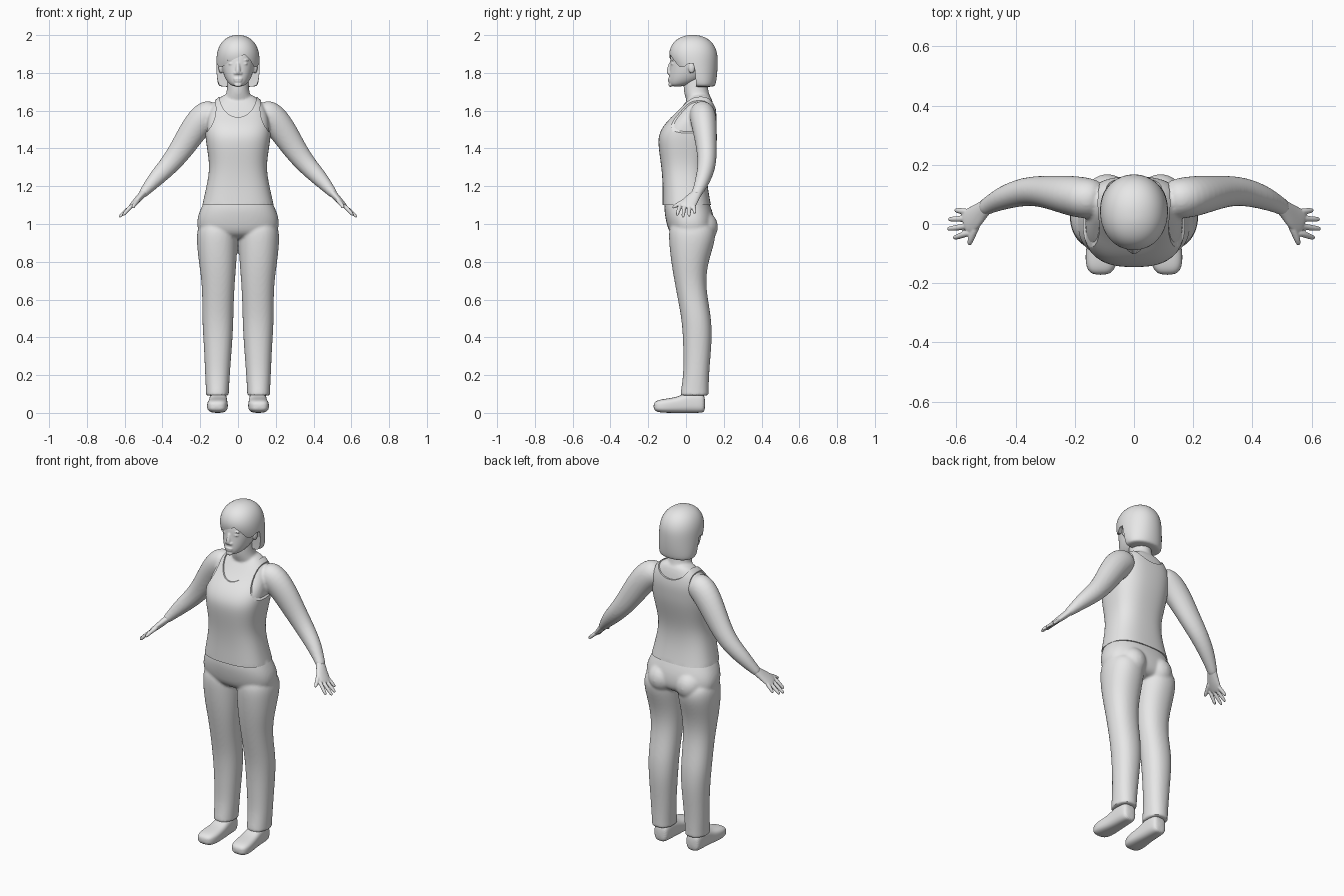
import bpy, bmesh, math
from mathutils import Vector

if "Cube" in bpy.data.objects:
    bpy.data.objects.remove(bpy.data.objects["Cube"])

grey = bpy.data.materials.new("plain_grey")
grey.diffuse_color = (0.8, 0.8, 0.8, 1)
grey.use_nodes = True
grey.node_tree.nodes["Principled BSDF"].inputs["Base Color"].default_value = grey.diffuse_color


def new_object(name, bm):
    bmesh.ops.recalc_face_normals(bm, faces=bm.faces)
    me = bpy.data.meshes.new(name)
    bm.to_mesh(me)
    bm.free()
    ob = bpy.data.objects.new(name, me)
    bpy.context.collection.objects.link(ob)
    return ob


def bake(ob):
    """Apply all modifiers."""
    bpy.context.view_layer.update()
    dg = bpy.context.evaluated_depsgraph_get()
    me = bpy.data.meshes.new_from_object(ob.evaluated_get(dg))
    ob.modifiers.clear()
    ob.data = me
    return ob


def loft(rings, e=2.0, n=28, sub=2, name="piece"):
    """Skin superellipse rings given as (centre, half-axis u, half-axis v)."""
    bm = bmesh.new()
    loops = []
    for c, u, v in rings:
        loop = []
        for i in range(n):
            a = 2 * math.pi * i / n
            p, q = math.cos(a), math.sin(a)
            p = math.copysign(abs(p) ** (2 / e), p)
            q = math.copysign(abs(q) ** (2 / e), q)
            loop.append(bm.verts.new(Vector(c) + Vector(u) * p + Vector(v) * q))
        loops.append(loop)
    for a, b in zip(loops, loops[1:]):
        for i in range(n):
            j = (i + 1) % n
            bm.faces.new((a[i], a[j], b[j], b[i]))
    bm.faces.new(loops[0])
    bm.faces.new(loops[-1])
    ob = new_object(name, bm)
    ob.modifiers.new("round", 'SUBSURF').levels = sub
    return bake(ob)


def upright(rows, grow=0.0, e=2.3, name="piece"):
    """Loft level rings from rows (z, x min, x max, y front, y back)."""
    return loft([(((a + b) / 2, (f + k) / 2, z), ((b - a) / 2 + grow, 0, 0),
                  (0, (k - f) / 2 + grow, 0)) for z, a, b, f, k in rows], e, name=name)


def sym(rows):
    return [(z, -w, w, f, k) for z, w, f, k in rows]


def tube(points, n=20, flat=None):
    """Limb along points (x, y, z, radius across, radius in y)."""
    rings = []
    for i, p in enumerate(points):
        t = Vector(points[min(i + 1, len(points) - 1)][:3]) - Vector(points[max(i - 1, 0)][:3])
        v = (Vector((0, 1, 0)) - t * (t.y / t.length_squared)).normalized()
        rings.append((p[:3], t.cross(v).normalized() * p[3], v * p[4]))
    return loft(rings, 2.0, n)


def blob(c, r):
    bm = bmesh.new()
    bmesh.ops.create_uvsphere(bm, u_segments=24, v_segments=16, radius=1)
    for v in bm.verts:
        v.co = Vector((v.co.x * r[0] + c[0], v.co.y * r[1] + c[1], v.co.z * r[2] + c[2]))
    return new_object("piece", bm)


def prism(points, axis, lo, hi):
    """Extrude a 2D outline along x or y."""
    bm = bmesh.new()
    put = (lambda p, d: (d, p[0], p[1])) if axis == 'x' else (lambda p, d: (p[0], d, p[1]))
    a = [bm.verts.new(put(p, lo)) for p in points]
    b = [bm.verts.new(put(p, hi)) for p in points]
    for i in range(len(a)):
        j = (i + 1) % len(a)
        bm.faces.new((a[i], a[j], b[j], b[i]))
    bm.faces.new(a)
    bm.faces.new(b)
    ob = new_object("cutter", bm)
    ob.hide_render = True
    return ob


def oval(cx, cz, rx, rz, n=40):
    return [(cx + rx * math.cos(2 * math.pi * i / n), cz + rz * math.sin(2 * math.pi * i / n))
            for i in range(n)]


def cut(ob, cutters):
    for c in cutters:
        m = ob.modifiers.new("cut", 'BOOLEAN')
        m.operation, m.solver, m.object = 'DIFFERENCE', 'EXACT', c
        bake(ob)
        bpy.data.objects.remove(c)


def fuse(name, parts, voxel, smooth):
    """Melt overlapping pieces into one smooth skin."""
    bm = bmesh.new()
    for p in parts:
        bm.from_mesh(p.data)
        bpy.data.objects.remove(p)
    ob = new_object(name, bm)
    m = ob.modifiers.new("melt", 'REMESH')
    m.mode, m.voxel_size = 'VOXEL', voxel
    s = ob.modifiers.new("soften", 'SMOOTH')
    s.factor, s.iterations = 0.5, smooth
    return bake(ob)


# Torso profile shared by the skin and the tank top
torso = sym([(1.0, .21, -.12, .15), (1.1, .187, -.122, .13), (1.2, .164, -.12, .11),
             (1.3, .146, -.127, .108), (1.4, .162, -.143, .133), (1.47, .172, -.146, .15),
             (1.53, .172, -.112, .157), (1.58, .165, -.06, .16), (1.63, .145, -.02, .152),
             (1.67, .105, .01, .14), (1.69, .07, .03, .125)])
neck = sym([(1.6, .10, .02, .14), (1.66, .078, .0, .132), (1.69, .062, -.01, .122),
            (1.73, .056, -.015, .115), (1.82, .055, -.01, .11)])

# Skin: torso, neck and both arms
parts = [upright(torso[1:], -.006, 2.6), upright(neck, e=2)]
for s in (-1, 1):
    parts.append(tube([(s * x, y, z, a, b) for x, y, z, a, b in (
        (.10, .08, 1.60, .065, .06), (.17, .088, 1.58, .083, .073), (.235, .10, 1.50, .075, .065),
        (.30, .11, 1.395, .064, .054), (.365, .112, 1.31, .053, .049),
        (.44, .09, 1.235, .043, .041), (.495, .062, 1.17, .026, .029),
        (.515, .048, 1.148, .022, .028))]))
fuse("upper_body", parts, .007, 5)

# Hands with four fingers and a thumb
for side, s in (("right", -1), ("left", 1)):
    rows = [[(.485, .07, 1.18, .021, .026), (.51, .05, 1.153, .02, .03),
             (.535, .025, 1.125, .018, .042), (.56, .008, 1.10, .014, .046),
             (.575, .0, 1.085, .010, .038)]]
    for y0, y1, z1, x1 in ((-.028, -.046, 1.045, .61), (-.004, -.016, 1.035, .63),
                           (.019, .016, 1.04, .627), (.04, .046, 1.055, .605)):
        rows.append([(.55, y0, 1.108, .011, .011), (.58, (y0 + y1) / 2, 1.08, .011, .011),
                     (x1 - .006, y1, z1 + .007, .009, .009), (x1, y1, z1, .005, .005)])
    rows.append([(.525, .01, 1.13, .014, .014), (.545, -.035, 1.108, .012, .012),
                 (.555, -.062, 1.092, .010, .010), (.557, -.072, 1.085, .005, .005)])
    fuse(side + "_hand", [tube([(s * p[0],) + p[1:] for p in r], 12) for r in rows], .0035, 2)

# Tank top with cut neckline, armholes and hem
tank = upright(torso, .003, 2.6, "tank_top")
cut(tank, [prism(oval(0, 1.69, .10, .125), 'y', -.3, .07),
           prism(oval(0, 1.69, .10, .08), 'y', .06, .3),
           prism(oval(.265, 1.61, .148, .165), 'y', -.3, .3),
           prism(oval(-.265, 1.61, .148, .165), 'y', -.3, .3),
           prism([(-.4, .9), (.4, .9), (.4, 1.1), (-.4, 1.1)], 'y', -.4, .4)])

# Trousers: hips, seat and legs
hips = sym([(.92, .15, -.04, .10), (.95, .206, -.085, .145), (1.0, .217, -.1, .15),
            (1.05, .209, -.11, .143), (1.1, .186, -.114, .125), (1.16, .16, -.1, .1)])
leg = [(1.02, .02, .19, -.07, .12), (.97, .004, .216, -.09, .158), (.9, .004, .217, -.088, .15),
       (.8, .01, .206, -.077, .116), (.7, .018, .191, -.06, .102), (.6, .024, .187, -.041, .114),
       (.5, .026, .188, -.022, .132), (.4, .03, .182, -.014, .136), (.3, .038, .176, -.012, .128),
       (.2, .045, .172, -.012, .12), (.12, .05, .168, -.025, .118), (.095, .05, .168, -.028, .118),
       (.09, .05, .168, -.028, .118)]
parts = [upright(hips, .003, 2.4)]
for s in (-1, 1):
    parts.append(upright([(z, min(s * a, s * b), max(s * a, s * b), f, k)
                          for z, a, b, f, k in leg], .002, 2.2))
    parts.append(blob((s * .09, .075, .985), (.085, .094, .09)))
fuse("trousers", parts, .008, 4)

# Shoes
for side, s in (("right", -1), ("left", 1)):
    loft([((s * x, y, (lo + hi) / 2), (w, 0, 0), (0, 0, (hi - lo) / 2))
          for y, x, w, lo, hi in (
              (-.172, .113, .025, .02, .05), (-.155, .112, .048, .004, .067),
              (-.11, .109, .057, 0, .075), (-.05, .106, .051, 0, .083), (-.015, .105, .049, 0, .1),
              (.03, .105, .047, 0, .115), (.08, .105, .045, 0, .11), (.102, .105, .034, .006, .09))],
         2.9, name=side + "_shoe")

# Head with nose, brow, eyes, lips and ears
skull = sym([(1.727, .026, -.078, -.02), (1.745, .05, -.088, .05), (1.775, .069, -.089, .1),
             (1.81, .08, -.086, .12), (1.84, .086, -.083, .13), (1.87, .088, -.083, .14),
             (1.92, .083, -.074, .14), (1.96, .06, -.04, .1)])
parts = [upright(skull, .002, 2.1),
         tube([(0, -.076, 1.86, .01, .012), (0, -.086, 1.83, .011, .012),
               (0, -.093, 1.805, .014, .013), (0, -.086, 1.792, .012, .01)], 12),
         blob((0, -.087, 1.768), (.024, .009, .006)), blob((0, -.086, 1.757), (.021, .009, .007)),
         blob((0, -.083, 1.737), (.02, .01, .012))]
for s in (-1, 1):
    parts += [blob((s * .013, -.085, 1.798), (.010, .011, .008)),
              blob((s * .034, -.068, 1.848), (.017, .012, .007)),
              blob((s * .034, -.066, 1.868), (.024, .012, .006)),
              blob((s * .09, .03, 1.828), (.013, .018, .031))]
fuse("head", parts, .0045, 2)

# Bobbed hair with a side-swept fringe
hair = upright(sym([(1.725, .092, .02, .145), (1.735, .106, -.0, .157), (1.77, .112, -.03, .163),
                    (1.81, .115, -.06, .167), (1.86, .116, -.085, .169), (1.905, .113, -.092, .167),
                    (1.945, .1, -.08, .152), (1.975, .077, -.055, .126), (1.993, .047, -.02, .092),
                    (2.001, .016, .015, .055)]), 0, 2.1, "hair")
cut(hair, [prism([(-.3, 1.6), (.058, 1.6), (.052, 1.76), (.048, 1.81), (.038, 1.85), (.012, 1.85),
                  (-.01, 1.832), (-.3, 1.838)], 'x', -.2, .2),
           prism([(-.09, 1.75), (.09, 1.75), (.085, 1.83), (.065, 1.868), (.035, 1.897),
                  (.0, 1.882), (-.05, 1.858), (-.085, 1.83)], 'y', -.3, .0)])

# Shading and colour
for ob in bpy.context.collection.objects:
    ob.data.materials.clear()
    ob.data.materials.append(grey)
    bpy.ops.object.select_all(action='DESELECT')
    ob.select_set(True)
    bpy.context.view_layer.objects.active = ob
    bpy.ops.object.shade_smooth_by_angle(angle=math.radians(40))
